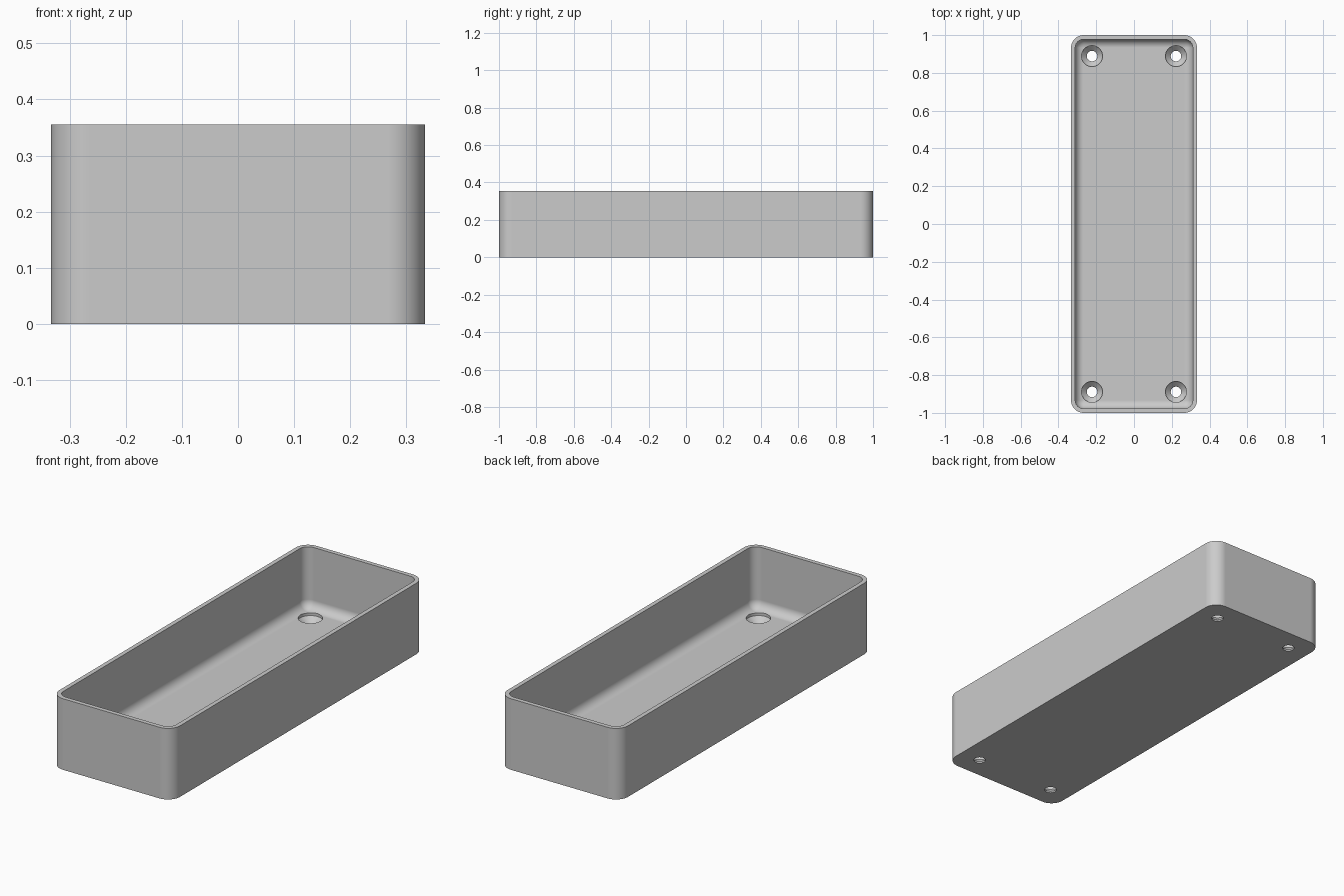
import bpy, bmesh, math

if "Cube" in bpy.data.objects:
    bpy.data.objects.remove(bpy.data.objects["Cube"], do_unlink=True)

HALF_X, HALF_Y, HEIGHT = 0.3333, 1.0, 0.355
CORNER, WALL, FLOOR, FILLET = 0.067, 0.022, 0.048, 0.0445

grey = bpy.data.materials.new("plain grey")
grey.use_nodes = True
grey.diffuse_color = (0.6, 0.6, 0.6, 1)
grey.node_tree.nodes["Principled BSDF"].inputs["Base Color"].default_value = (0.6, 0.6, 0.6, 1)


def make_object(name, bm):
    bmesh.ops.recalc_face_normals(bm, faces=bm.faces)
    mesh = bpy.data.meshes.new(name)
    bm.to_mesh(mesh)
    bm.free()
    mesh.materials.append(grey)
    obj = bpy.data.objects.new(name, mesh)
    bpy.context.collection.objects.link(obj)
    return obj


def rounded_ring(inset, z, steps=12):
    """Rounded rectangle of the tray outline, offset inwards."""
    r = CORNER - inset
    points = []
    for k, (sx, sy) in enumerate([(1, 1), (-1, 1), (-1, -1), (1, -1)]):
        for i in range(steps + 1):
            a = math.pi / 2 * (k + i / steps)
            points.append((sx * (HALF_X - CORNER) + r * math.cos(a),
                           sy * (HALF_Y - CORNER) + r * math.sin(a), z))
    return points


def circle_ring(x, y, r, z, steps=48):
    return [(x + r * math.cos(math.tau * i / steps),
             y + r * math.sin(math.tau * i / steps), z) for i in range(steps)]


def loft(name, rings):
    """Closed solid skinned through a list of matching rings."""
    bm = bmesh.new()
    loops = [[bm.verts.new(p) for p in ring] for ring in rings]
    for a, b in zip(loops, loops[1:]):
        n = len(a)
        for i in range(n):
            j = (i + 1) % n
            bm.faces.new((a[i], a[j], b[j], b[i]))
    bm.faces.new(loops[0][::-1])
    bm.faces.new(loops[-1])
    return make_object(name, bm)


# Tray shell: outer wall, rim, inner wall, rounded floor edge
rings = [rounded_ring(0, 0), rounded_ring(0, HEIGHT), rounded_ring(WALL, HEIGHT)]
for i in range(11):
    a = math.pi / 2 * i / 10
    rings.append(rounded_ring(WALL + FILLET * (1 - math.cos(a)),
                              FLOOR + FILLET * (1 - math.sin(a))))
tray = loft("tray", rings)

# Countersunk screw holes in the four corners
screw_profile = [(0.0278, -0.05), (0.0278, 0.008), (0.0555, 0.035), (0.0555, 0.12)]
for sx in (-1, 1):
    for sy in (-1, 1):
        cutter = loft("screw_hole_cutter",
                      [circle_ring(sx * 0.2222, sy * 0.8889, r, z) for r, z in screw_profile])
        cutter.hide_render = True
        cut = tray.modifiers.new("screw_hole", 'BOOLEAN')
        cut.operation = 'DIFFERENCE'
        cut.solver = 'EXACT'
        cut.object = cutter
        bpy.ops.object.select_all(action='DESELECT')
        tray.select_set(True)
        bpy.context.view_layer.objects.active = tray
        bpy.ops.object.modifier_apply(modifier=cut.name)
        bpy.data.objects.remove(cutter, do_unlink=True)

# Smooth rounded surfaces with crisp rims
bpy.ops.object.shade_smooth_by_angle(angle=math.radians(30))
weighted = tray.modifiers.new("weighted_normals", 'WEIGHTED_NORMAL')
weighted.keep_sharp = True
